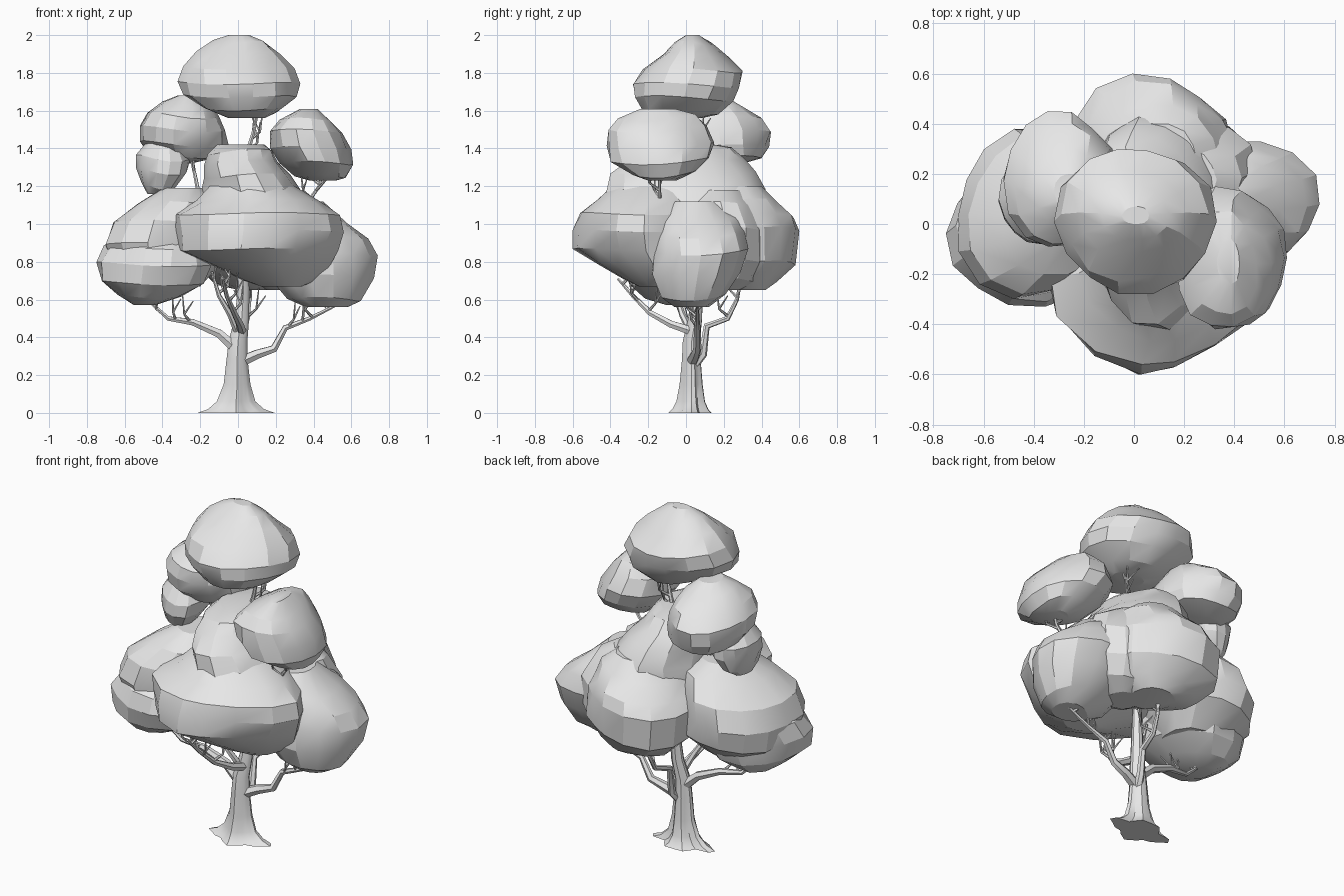
import bpy, bmesh, random
from math import sin, cos, pi, copysign
from mathutils import Vector

cube = bpy.data.objects.get("Cube")
if cube:
    bpy.data.objects.remove(cube)

grey = bpy.data.materials.new("pale_grey")
grey.use_nodes = True
COLOUR = (0.8, 0.8, 0.8, 1)
grey.diffuse_color = COLOUR
grey.node_tree.nodes["Principled BSDF"].inputs["Base Color"].default_value = COLOUR


def finish(name, mesh, angle):
    mesh.materials.append(grey)
    obj = bpy.data.objects.new(name, mesh)
    bpy.context.collection.objects.link(obj)
    bpy.ops.object.select_all(action='DESELECT')
    obj.select_set(True)
    bpy.context.view_layer.objects.active = obj
    bpy.ops.object.shade_smooth_by_angle(angle=angle)
    return obj


def loft(name, rings, angle):
    """Skin a stack of closed rings and cap both ends."""
    bm = bmesh.new()
    loops = [[bm.verts.new(p) for p in ring] for ring in rings]
    count = len(loops[0])
    for low, high in zip(loops, loops[1:]):
        for i in range(count):
            j = (i + 1) % count
            bm.faces.new((low[i], low[j], high[j], high[i]))
    bm.faces.new(loops[0][::-1])
    bm.faces.new(loops[-1])
    mesh = bpy.data.meshes.new(name)
    bm.to_mesh(mesh)
    bm.free()
    return finish(name, mesh, angle)


def refit(values, low, high):
    least, most = min(values), max(values)
    return [low + (v - least) / (most - least) * (high - low) for v in values]


def clump(name, levels, seed, point=1):
    """A lumpy, banded leaf mass; each level is height, x range, y range."""
    rng = random.Random(seed)
    phase = [rng.uniform(0, 2 * pi) for _ in range(4)]
    angles = [2 * pi * i / 14 for i in range(14)]
    rings = []
    for n, (z, x_low, x_high, y_low, y_high) in enumerate(levels):
        xs, ys, zs = [], [], []
        for a in angles:
            bump = 1 + .05 * sin(2 * a + phase[0]) + .04 * sin(3 * a + phase[1] + n)
            bump += rng.uniform(-.025, .025)
            xs.append(bump * copysign(abs(cos(a)) ** point, cos(a)))
            ys.append(bump * copysign(abs(sin(a)) ** point, sin(a)))
            inner = 0 < n < len(levels) - 1
            zs.append(z + inner * (.012 * sin(2 * a + phase[2]) + .01 * sin(a + phase[3])))
        rings.append(list(zip(refit(xs, x_low, x_high), refit(ys, y_low, y_high), zs)))
    loft(name, rings, 0.4)


# Crown and upper leaf masses
clump("crown_foliage", [
    (1.56, -.05, .14, -.06, .08), (1.6, -.18, .22, -.23, .17), (1.67, -.29, .31, -.27, .25),
    (1.74, -.32, .33, -.28, .28), (1.82, -.29, .3, -.23, .3), (1.9, -.22, .22, -.12, .22),
    (1.96, -.13, .14, -.06, .15), (2, -.05, .06, 0, .07)], 3)
clump("upper_left_foliage", [
    (1.23, .38, .52, -.2, -.05), (1.26, .3, .57, -.28, .05), (1.33, .22, .61, -.4, .12),
    (1.41, .17, .6, -.42, .15), (1.5, .17, .55, -.41, .11), (1.56, .22, .49, -.36, .05),
    (1.61, .33, .42, -.24, -.06)], 5)
clump("upper_right_foliage", [
    (1.32, -.4, -.25, .12, .3), (1.36, -.48, -.08, 0, .4), (1.42, -.52, -.05, -.07, .44),
    (1.5, -.52, -.07, -.09, .45), (1.57, -.48, -.1, -.08, .4), (1.63, -.4, -.14, -.02, .3),
    (1.68, -.32, -.2, .05, .2)], 8)
clump("upper_right_low_foliage", [
    (1.16, -.48, -.38, .02, .16), (1.2, -.51, -.33, -.03, .22), (1.28, -.54, -.27, -.08, .26),
    (1.35, -.54, -.25, -.08, .26), (1.45, -.47, -.3, 0, .2)], 9)

# Middle mass that tapers towards the leader
clump("middle_foliage", [
    (.95, -.25, .38, -.45, .4), (1.08, -.24, .38, -.44, .44), (1.17, -.2, .34, -.42, .42),
    (1.26, -.18, .28, -.4, .37), (1.33, -.18, .21, -.3, .31), (1.39, -.16, .18, -.24, .24),
    (1.42, -.11, .14, -.14, .15)], 12)

# Lower leaf masses
clump("front_foliage", [
    (.67, .12, .34, -.25, -.08), (.71, .02, .4, -.33, .02), (.78, -.12, .48, -.45, .1),
    (.87, -.32, .53, -.6, .15), (.97, -.34, .56, -.6, .15), (1.06, -.33, .54, -.56, .15),
    (1.13, -.22, .44, -.47, .1), (1.2, -.15, .3, -.39, .08)], 14, 1.2)
clump("back_foliage", [
    (.65, 0, .25, .18, .42), (.7, -.12, .33, .08, .48), (.79, -.22, .4, 0, .58),
    (.97, -.25, .42, 0, .6), (1.04, -.22, .39, 0, .57), (1.12, -.16, .34, .03, .48),
    (1.2, -.06, .25, .1, .4)], 17)
clump("back_left_foliage", [
    (.65, .15, .33, .1, .28), (.7, .06, .42, .03, .36), (.8, 0, .47, 0, .41),
    (.97, 0, .49, 0, .42), (1.1, .05, .43, 0, .37), (1.18, .1, .33, .06, .3)], 18)
clump("lower_left_foliage", [
    (.56, .36, .58, -.06, .12), (.61, .26, .65, -.13, .21), (.73, .16, .72, -.18, .29),
    (.85, .14, .74, -.19, .33), (.94, .14, .69, -.18, .32), (1.02, .15, .58, -.15, .28),
    (1.12, .18, .45, -.07, .17)], 20)
clump("lower_right_foliage", [
    (.67, -.55, -.2, -.18, .2), (.78, -.67, -.1, -.27, .35), (.9, -.7, -.08, -.3, .38),
    (1.02, -.66, -.08, -.28, .36), (1.12, -.53, -.1, -.2, .29), (1.19, -.4, -.18, -.08, .16)], 23)
clump("lower_right_low_foliage", [
    (.57, -.55, -.44, -.1, .05), (.61, -.64, -.3, -.22, .14), (.68, -.72, -.18, -.3, .22),
    (.78, -.75, -.14, -.33, .27), (.87, -.71, -.15, -.31, .28), (.95, -.6, -.2, -.2, .2)], 26)

# Trunk: fluted rings that flare into roots; (height, x, y, x radius, y radius)
TRUNK = [(0, -.01, .03, .17, .095), (.02, -.01, .03, .125, .08), (.06, -.01, .03, .088, .065),
         (.15, -.005, .03, .064, .055), (.28, -.005, .03, .052, .046), (.38, 0, .03, .046, .042),
         (.5, .02, .05, .036, .034), (.66, .03, .06, .028, .028), (.9, .02, .05, .022, .022)]
rings = []
for z, x, y, rx, ry in TRUNK:
    flute = .08 + .12 * max(0, 1 - z / .2)
    rings.append([])
    for i in range(20):
        a = 2 * pi * i / 20
        k = 1 + flute * cos(4 * a) + flute * .5 * sin(7 * a)
        rings[-1].append((x + rx * k * cos(a), y + ry * k * sin(a), z))
loft("trunk", rings, 0.5)

# Branches: each runs through a few points with a starting thickness
LIMBS = {
    "right_branch": (.032, [(-.01, .03, .34), (-.1, .03, .42), (-.24, .02, .48), (-.37, 0, .5), (-.48, -.02, .6)]),
    "left_branch": (.032, [(.01, .03, .27), (.1, .05, .31), (.19, .06, .34), (.25, .06, .45), (.38, .06, .5), (.52, .06, .57)]),
    "front_branch": (.026, [(.02, .04, .43), (.01, -.08, .47), (-.02, -.19, .53), (-.06, -.28, .62), (-.08, -.36, .71)]),
    "back_branch": (.026, [(.01, .04, .25), (.03, .09, .31), (.03, .11, .46), (.05, .22, .5), (.06, .27, .6), (.07, .29, .7)]),
    "inner_branch": (.022, [(.01, .04, .4), (-.04, -.02, .52), (-.1, -.05, .62), (-.14, -.06, .75)]),
    "leader": (.022, [(.02, .05, .8), (.04, .05, 1.1), (.05, .05, 1.38), (.08, .04, 1.48), (.11, .03, 1.62)]),
    "upper_left_branch": (.014, [(.15, 0, 1.05), (.27, -.1, 1.12), (.38, -.14, 1.13), (.43, -.14, 1.2), (.45, -.14, 1.3)]),
    "upper_right_branch": (.014, [(-.1, .05, 1.05), (-.21, .07, 1.17), (-.23, .09, 1.27), (-.26, .12, 1.4)]),
}


def add_spline(curve, points, start, end):
    spline = curve.splines.new('POLY')
    spline.points.add(len(points) - 1)
    for i, (target, p) in enumerate(zip(spline.points, points)):
        target.co = (*p, 1)
        target.radius = start + (end - start) * i / (len(points) - 1)


rng = random.Random(4)
for name, (thick, points) in LIMBS.items():
    curve = bpy.data.curves.new(name, 'CURVE')
    curve.dimensions = '3D'
    curve.bevel_depth = 1
    curve.bevel_resolution = 1
    curve.use_fill_caps = True
    add_spline(curve, points, thick, .007)
    # Forked twigs rising from the outer half of the branch
    start = len(points) // 2 + 1
    for a, b in zip(points[start - 1:], points[start:]):
        for f in (.1, .7):
            base = Vector(a).lerp(Vector(b), f)
            side = Vector((rng.uniform(-.06, .06), rng.uniform(-.06, .06), .04))
            bend = base + side
            tip = bend + Vector((side.x * .3, side.y * .3, .11))
            add_spline(curve, [base, bend, tip], .009, .003)
            add_spline(curve, [bend, bend + Vector((-side.y, side.x, .07))], .006, .003)
    helper = bpy.data.objects.new(name + "_path", curve)
    bpy.context.collection.objects.link(helper)
    bpy.context.view_layer.update()
    graph = bpy.context.evaluated_depsgraph_get()
    mesh = bpy.data.meshes.new_from_object(helper.evaluated_get(graph))
    bpy.data.objects.remove(helper)
    mesh.materials.clear()
    finish(name, mesh, 0.8)
